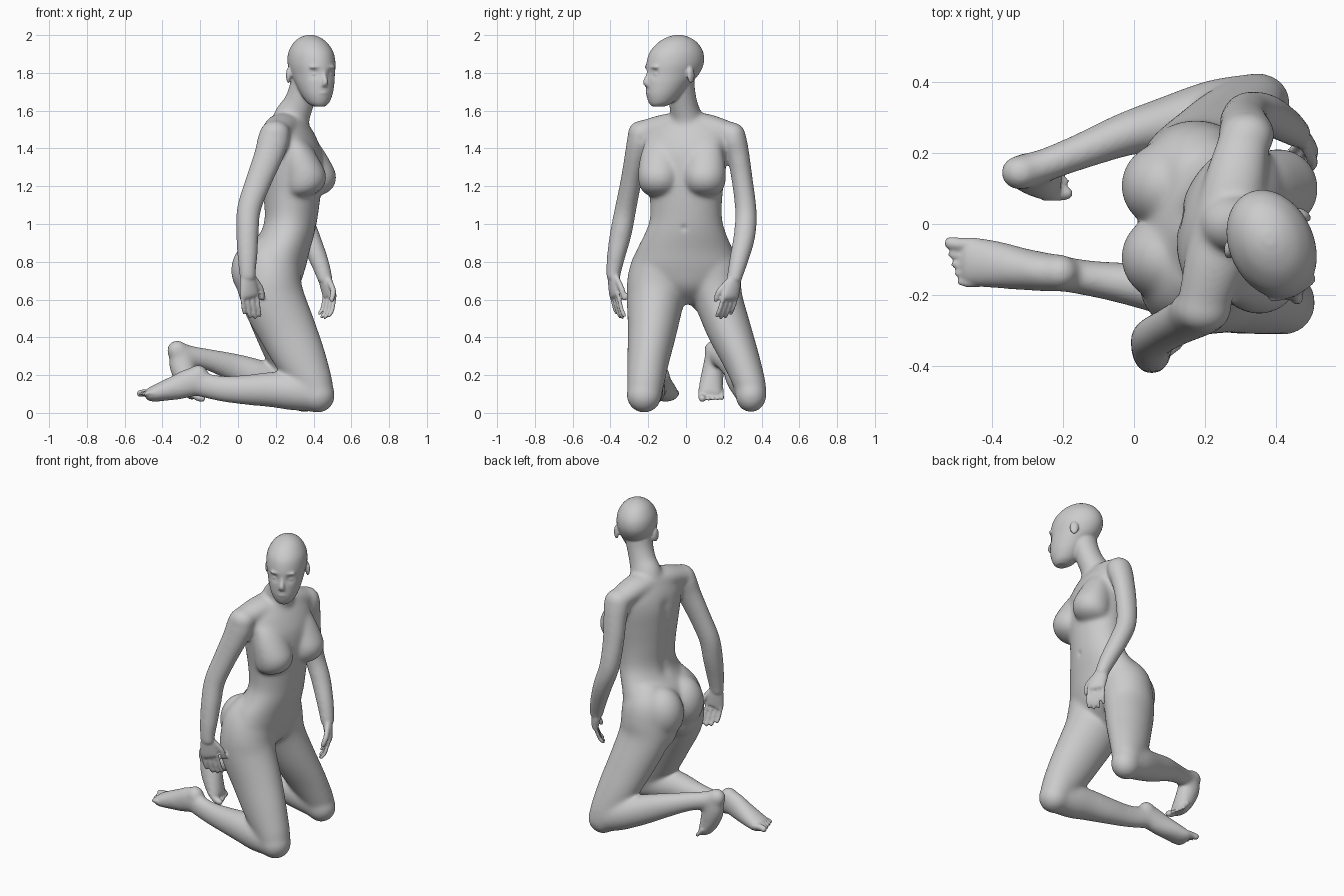
import bpy, bmesh, math
from mathutils import Vector, Matrix

bm = bmesh.new()


def resample(rows, n=5):
    """Smooth curve through rows of numbers (positions and radii)."""
    out = []
    for i in range(len(rows) - 1):
        p0, p1, p2 = rows[max(i - 1, 0)], rows[i], rows[i + 1]
        p3 = rows[min(i + 2, len(rows) - 1)]
        for k in range(n):
            t = k / n
            out.append([0.5 * (2 * b + (c - a) * t + (2 * a - 5 * b + 4 * c - d) * t * t
                               + (3 * b - a - 3 * c + d) * t ** 3)
                        for a, b, c, d in zip(p0, p1, p2, p3)])
    return out + [list(rows[-1])]


def loft(rows, ref=(1, 0, 0), flat=False, seg=32):
    """Skin ellipses. Row: x, y, z, radius along ref, other radius (, yaw if flat)."""
    rows = resample(rows)
    pts = [Vector(r[:3]) for r in rows]
    rings = []
    for i, r in enumerate(rows):
        if flat:
            yaw = math.radians(r[5])
            u = Vector((math.cos(yaw), math.sin(yaw), 0))
            v = Vector((-u.y, u.x, 0))
        else:
            t = (pts[min(i + 1, len(pts) - 1)] - pts[max(i - 1, 0)]).normalized()
            u = Vector(ref)
            u = (u - t * u.dot(t)).normalized()
            v = t.cross(u)
        rings.append([bm.verts.new(pts[i] + u * r[3] * math.cos(2 * math.pi * k / seg)
                                   + v * r[4] * math.sin(2 * math.pi * k / seg)) for k in range(seg)])
    for a, b in zip(rings, rings[1:]):
        for k in range(seg):
            bm.faces.new((a[k], a[(k + 1) % seg], b[(k + 1) % seg], b[k]))
    bm.faces.new(rings[0][::-1])
    bm.faces.new(rings[-1])


def ball(c, r, yaw=0):
    m = Matrix.Translation(c) @ Matrix.Rotation(math.radians(yaw), 4, 'Z') @ Matrix.Diagonal((*r, 1))
    bmesh.ops.create_uvsphere(bm, u_segments=32, v_segments=20, radius=1, matrix=m)


def digit(points, r):
    """Finger, thumb or toe with a rounded tip."""
    a, b = Vector(points[-2]), Vector(points[-1])
    rows = [(*p, r, r) for p in points[:-1]] + [(*a.lerp(b, 0.75), r * 0.92, r * 0.92), (*b, r * 0.5, r * 0.5)]
    loft(rows, ref=(0.3, 0.9, 0.2), seg=12)


def hand(wrist, knuckle, tip, across):
    """Palm, four curled fingers and a thumb; 'across' points to the thumb side."""
    w, k, t, a = (Vector(p) for p in (wrist, knuckle, tip, across))
    a.normalize()
    loft([(*w, .035, .031), (*w.lerp(k, .45), .047, .028), (*k, .053, .021), (*k.lerp(t, .12), .05, .014)], ref=a)
    bend = k.lerp(t, .5) + (k - w) * .18
    for i, s in enumerate((.82, .97, 1, .93)):
        off = a * (i - 1.5) * .029
        digit([k + off, k.lerp(bend, s) + off, k.lerp(t, s) + off], .0112)
    inner = t - k
    inner.z = 0
    digit([w.lerp(k, .25) + a * .03, w.lerp(k, .75) + a * .062 + inner * .3,
           k.lerp(t, .25) + a * .062 + inner * .5], .0155)


def fuse(name, voxel, rounds, inflate=0):
    """Turn everything built so far into one softened skin."""
    bmesh.ops.recalc_face_normals(bm, faces=bm.faces)
    mesh = bpy.data.meshes.new(name)
    bm.to_mesh(mesh)
    bm.clear()
    ob = bpy.data.objects.new(name, mesh)
    bpy.context.collection.objects.link(ob)
    skin = ob.modifiers.new("fuse", 'REMESH')
    skin.mode, skin.voxel_size, skin.use_smooth_shade = 'VOXEL', voxel, True
    soft = ob.modifiers.new("soften", 'SMOOTH')
    soft.factor, soft.iterations = .5, rounds
    if inflate:
        puff = ob.modifiers.new("inflate", 'DISPLACE')
        puff.strength, puff.mid_level = inflate, 0
    return ob


# torso from crotch to neck base, twisting towards the shoulders
loft([(.17, 0, .58, .05, .05, 0), (.18, 0, .66, .13, .2, 0), (.195, -.005, .76, .155, .272, 0),
      (.215, -.006, .86, .16, .25, 0), (.26, -.003, .95, .14, .21, -3), (.28, 0, 1.03, .135, .187, -7),
      (.285, 0, 1.15, .145, .19, -12), (.285, 0, 1.27, .152, .207, -15), (.28, 0, 1.38, .15, .222, -15),
      (.272, 0, 1.46, .128, .225, -15), (.267, 0, 1.53, .095, .165, -15), (.275, 0, 1.58, .07, .07, -15)],
     flat=True, seg=64)
# buttocks
for y in (.108, -.094):
    ball((.1, y, .755), (.132, .122, .155))
    ball((.13, y * 1.15, .65), (.125, .115, .13))
# breasts
for x, y in ((-.053, -.142), (0, .1)):
    loft([(.34 + x, y * .9, 1.47, .03, .06, -15), (.365 + x, y * .95, 1.42, .06, .085, -15),
          (.388 + x, y, 1.34, .09, .1, -15), (.408 + x, y, 1.26, .108, .108, -15),
          (.405 + x, y, 1.2, .098, .1, -15), (.39 + x, y, 1.165, .072, .075, -15),
          (.375 + x, y, 1.145, .03, .03, -15)], flat=True)
# neck and shoulder slopes
loft([(.27, 0, 1.5, .09, .09), (.286, 0, 1.566, .092, .08), (.318, -.013, 1.63, .077, .071),
      (.348, -.027, 1.71, .075, .071), (.368, -.035, 1.79, .085, .075)])
for x, y, z in ((.195, -.225, 1.49), (.31, .235, 1.48)):
    loft([(.26, 0, 1.53, .085, .06), ((x + .26) / 2, y * .5, 1.515, .082, .062), (x, y, z, .068, .054)])

# right arm
loft([(.2, -.225, 1.49, .06, .045), (.19, -.242, 1.455, .08, .062), (.165, -.262, 1.37, .075, .057),
      (.11, -.29, 1.23, .066, .052), (.058, -.32, 1.08, .06, .053), (.05, -.345, .95, .056, .054),
      (.05, -.37, .83, .05, .045), (.05, -.384, .74, .041, .036), (.053, -.384, .7, .042, .032)])
ball((.195, -.24, 1.478), (.077, .064, .066))
# left arm
loft([(.318, .23, 1.485, .06, .045), (.318, .25, 1.45, .076, .064), (.314, .275, 1.37, .068, .056),
      (.31, .298, 1.23, .062, .052), (.325, .317, 1.07, .057, .053), (.375, .31, .94, .053, .054),
      (.428, .28, .81, .046, .047), (.455, .26, .73, .039, .039), (.465, .252, .69, .036, .038)])
ball((.318, .248, 1.468), (.074, .064, .066))

# right leg
loft([(.2, -.1, .9, .09, .1), (.18, -.13, .8, .145, .145), (.175, -.148, .7, .155, .158),
      (.187, -.162, .6, .162, .148), (.26, -.178, .44, .149, .126), (.335, -.2, .28, .13, .107),
      (.4, -.215, .15, .1, .093), (.42, -.22, .09, .08, .085)])
ball((.422, -.222, .093), (.087, .088, .088))
loft([(.42, -.22, .09, .08, .08), (.3, -.217, .112, .095, .09), (.19, -.203, .123, .09, .082),
      (.05, -.178, .122, .076, .065), (-.08, -.16, .128, .065, .049), (-.2, -.142, .15, .06, .044)],
     ref=(0, 0, 1))
# right foot, sole up
ball((-.21, -.137, .197), (.051, .048, .056))
loft([(-.17, -.143, .155, .055, .042), (-.24, -.137, .163, .072, .05), (-.31, -.128, .14, .065, .055),
      (-.39, -.115, .117, .05, .064), (-.45, -.108, .1, .038, .068), (-.488, -.106, .097, .026, .065)],
     ref=(0, 0, 1))

# left leg
loft([(.2, .1, .9, .09, .1), (.18, .13, .8, .145, .14), (.175, .148, .7, .15, .142),
      (.182, .172, .6, .152, .124), (.23, .228, .44, .138, .113), (.285, .293, .28, .12, .094),
      (.335, .338, .15, .092, .08), (.35, .347, .1, .075, .074)])
ball((.352, .344, .094), (.085, .078, .087))
loft([(.35, .345, .098, .08, .075), (.235, .325, .145, .092, .08), (.1, .285, .195, .085, .073),
      (-.02, .255, .24, .071, .058), (-.15, .205, .28, .054, .047), (-.25, .167, .302, .05, .043),
      (-.3, .152, .315, .052, .043)], ref=(0, 0, 1))
# left foot, toes down
ball((-.322, .145, .33), (.052, .046, .052))
loft([(-.3, .152, .34, .05, .04), (-.297, .147, .26, .065, .05), (-.274, .137, .18, .056, .058),
      (-.245, .13, .115, .04, .063), (-.222, .128, .085, .026, .062)])

# blend the large forms strongly, then add the fine parts on top
core = fuse("core_body", .0075, 50, .005)
baked = bpy.data.meshes.new_from_object(core.evaluated_get(bpy.context.evaluated_depsgraph_get()))
bpy.data.objects.remove(core)
bm.from_mesh(baked)

# hands
hand((.05, -.384, .75), (.06, -.378, .63), (.078, -.338, .497), (.9, .4, 0))
hand((.455, .26, .73), (.485, .235, .62), (.447, .192, .497), (.6, -.78, 0))
# toes
for i in range(5):
    r, gap = (.0195, 0) if i == 0 else (.0115, .008)
    y = -.058 - .0255 * i - gap
    digit([(-.44, y, .102), (-.49 + .006 * i, y, .106), (-.534 + .009 * i, y + .006, .1)], r)
    y = .084 + .0245 * i + gap
    digit([(-.255, y, .125), (-.222, y, .088), (-.176 - .009 * i, y + .004, .07)], r)

# head, turned to the figure's right
YAW = -65
F = Vector((math.cos(math.radians(YAW)), math.sin(math.radians(YAW)), 0))
L = Vector((-F.y, F.x, 0))


def at(f, l, z):
    return Vector((.388, -.055, z)) + F * f + L * l


loft([(*at(f, 0, z), a, b, YAW) for f, z, a, b in (
    (.1, 1.622, .035, .03), (.087, 1.642, .064, .056), (.07, 1.685, .094, .08), (.046, 1.74, .12, .098),
    (.02, 1.79, .145, .109), (.003, 1.85, .158, .119), (-.005, 1.91, .147, .112), (-.012, 1.96, .108, .084),
    (-.015, 1.988, .062, .05), (-.015, 2.001, .018, .014))], flat=True, seg=64)
# nose, brow, lips and chin
loft([(*at(.15, 0, 1.82), .012, .012), (*at(.16, 0, 1.785), .013, .013), (*at(.17, 0, 1.752), .019, .017),
      (*at(.163, 0, 1.735), .014, .021)], ref=F, seg=16)
ball(at(.143, 0, 1.83), (.02, .075, .016), YAW)
ball(at(.154, 0, 1.694), (.015, .028, .009), YAW)
ball(at(.149, 0, 1.68), (.015, .024, .01), YAW)
ball(at(.124, 0, 1.646), (.026, .032, .024), YAW)
# soft dents: eye sockets, spine furrow, navel
dents = [(at(.145, s * .043, 1.796), .024, F * -.014) for s in (-1, 1)]
dents += [(Vector((.128, .02, .98 + .06 * i)), .04, Vector((.009, 0, 0))) for i in range(8)]
dents += [(Vector((.405, -.01, .98)), .014, Vector((-.01, 0, 0)))]
for c, r, push in dents:
    for v in bm.verts:
        d = (v.co - c).length
        if d < 3 * r:
            v.co += push * math.exp(-(d / r) ** 2)
# eyes and ears
for s in (-1, 1):
    ball(at(.127, s * .042, 1.793), (.02, .022, .012), YAW + s * 15)
    ball(at(-.035, s * .117, 1.787), (.026, .013, .042), YAW + s * 25)

# one smooth skin over everything
fuse("kneeling_figure", .0068, 3)
